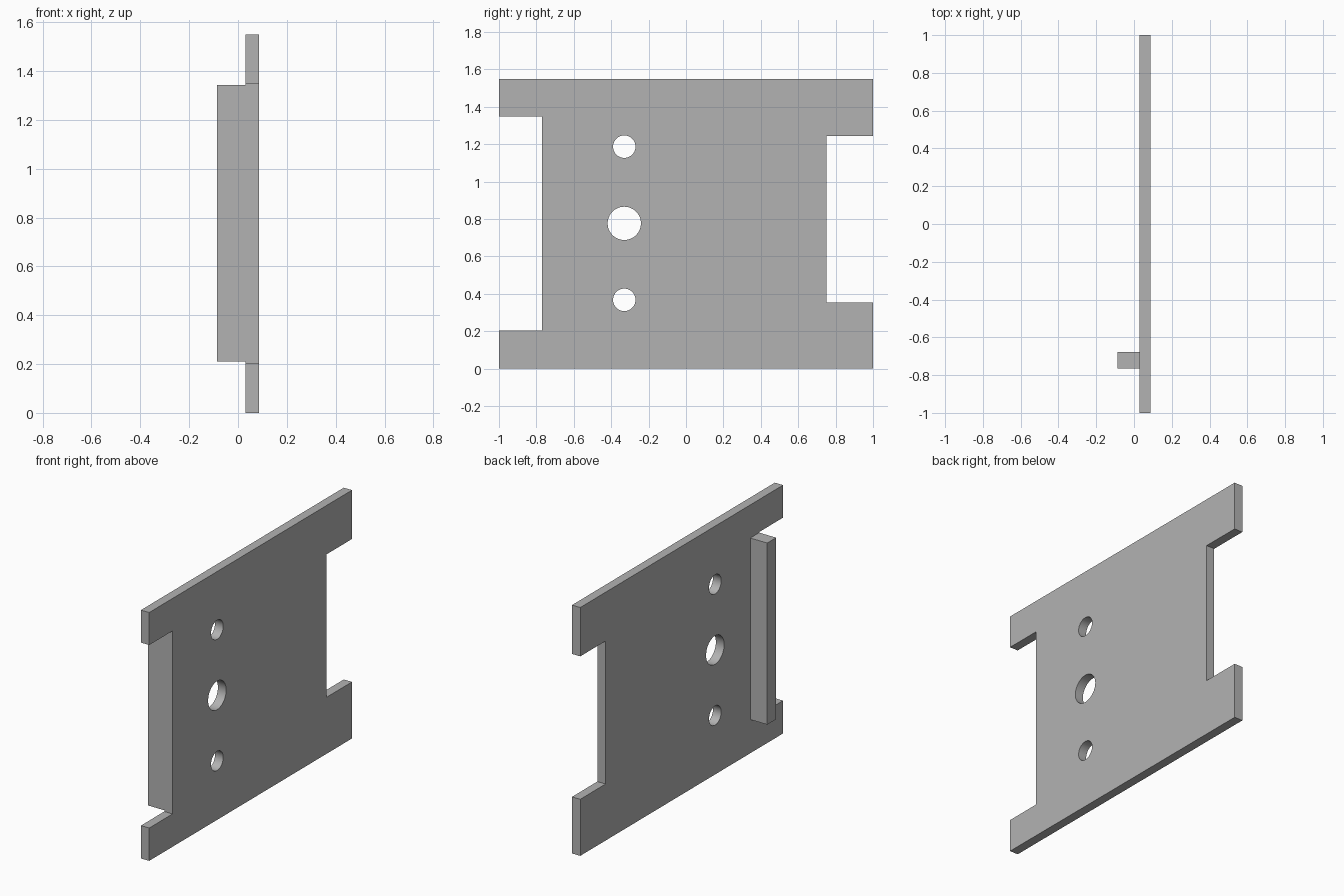
import bpy, bmesh, math
from mathutils import Matrix

cube = bpy.data.objects.get("Cube")
if cube:
    bpy.data.objects.remove(cube, do_unlink=True)

grey = bpy.data.materials.new("plain grey")
grey.use_nodes = True
colour = (0.45, 0.45, 0.45, 1)
grey.diffuse_color = colour
grey.node_tree.nodes["Principled BSDF"].inputs["Base Color"].default_value = colour

BACK, FACE = 0.03, 0.087   # plate thickness range along x
HEIGHT = 1.55


def add_object(name, bm):
    bmesh.ops.recalc_face_normals(bm, faces=bm.faces)
    mesh = bpy.data.meshes.new(name)
    bm.to_mesh(mesh)
    bm.free()
    mesh.materials.append(grey)
    obj = bpy.data.objects.new(name, mesh)
    bpy.context.collection.objects.link(obj)
    return obj


def extrude_profile(name, points, x0, x1):
    """Extrude a (y, z) outline along x."""
    bm = bmesh.new()
    face = bm.faces.new([bm.verts.new((x0, y, z)) for y, z in points])
    extruded = bmesh.ops.extrude_face_region(bm, geom=[face])["geom"]
    verts = [v for v in extruded if isinstance(v, bmesh.types.BMVert)]
    bmesh.ops.translate(bm, verts=verts, vec=(x1 - x0, 0, 0))
    return add_object(name, bm)


# Plate with a notch in each side edge
outline = [
    (-1, 0), (1, 0), (1, 0.353), (0.75, 0.353), (0.75, 1.245), (1, 1.245),
    (1, HEIGHT), (-1, HEIGHT), (-1, 1.347), (-0.77, 1.347),
    (-0.77, 0.205), (-1, 0.205),
]
plate = extrude_profile("plate", outline, BACK, FACE)

# Row of three round holes
bm = bmesh.new()
for z, radius in ((0.368, 0.06), (0.777, 0.089), (1.187, 0.06)):
    place = Matrix.Translation((0.06, -0.33, z)) @ Matrix.Rotation(math.pi / 2, 4, 'Y')
    bmesh.ops.create_cone(bm, cap_ends=True, segments=48, radius1=radius,
                          radius2=radius, depth=0.3, matrix=place)
cutter = add_object("hole_cutter", bm)
cutter.hide_render = True

cut = plate.modifiers.new("holes", 'BOOLEAN')
cut.operation = 'DIFFERENCE'
cut.solver = 'EXACT'
cut.object = cutter
bpy.context.view_layer.objects.active = plate
plate.select_set(True)
bpy.ops.object.modifier_apply(modifier=cut.name)
bpy.data.objects.remove(cutter, do_unlink=True)
bpy.ops.object.shade_smooth_by_angle(angle=math.radians(30))

# Upright rail on the back of the plate, along the deeper notch
extrude_profile("rail", [(-0.765, 0.21), (-0.677, 0.21),
                         (-0.677, 1.343), (-0.765, 1.343)], -0.087, BACK)
